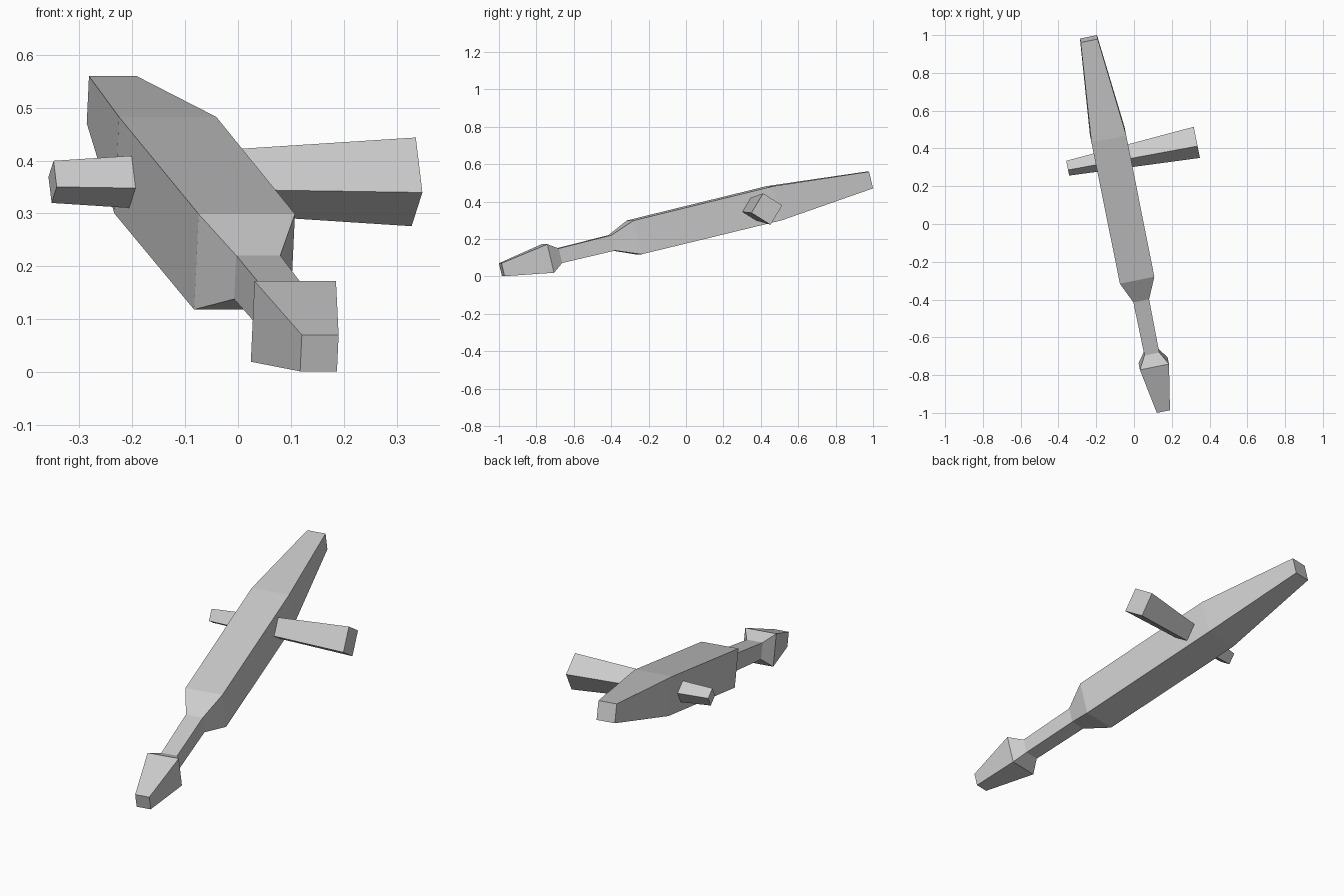
import bpy, bmesh
from math import pi, radians
from mathutils import Matrix, Vector

cube = bpy.data.objects.get("Cube")
if cube:
    bpy.data.objects.remove(cube, do_unlink=True)

# One plain grey for the whole model
grey = bpy.data.materials.new("plain grey")
grey.use_nodes = True
colour = (0.6, 0.6, 0.6, 1)
grey.diffuse_color = colour
grey.node_tree.nodes["Principled BSDF"].inputs["Base Color"].default_value = colour

# The model's own frame: y runs from nose to tail, x to its left
tail_dir = Vector((-0.2, 1, 0.244)).normalized()
side = Vector((1, 0.2, 0)).normalized()
up = side.cross(tail_dir)
frame = Matrix((side, tail_dir, up)).transposed().to_4x4()
frame.translation = (-0.043, 0, 0.276)


def square_loft(name, stations, turn):
    """Loft squares (position, side length) along local z, then turn it in the frame."""
    bm = bmesh.new()
    rings = []
    for position, size in stations:
        half = size / 2
        corners = ((-half, -half), (half, -half), (half, half), (-half, half))
        rings.append([bm.verts.new((x, y, position)) for x, y in corners])
    for low, high in zip(rings, rings[1:]):
        for i in range(4):
            j = (i + 1) % 4
            bm.faces.new((low[i], low[j], high[j], high[i]))
    bm.faces.new(rings[0][::-1])
    bm.faces.new(rings[-1])
    bmesh.ops.recalc_face_normals(bm, faces=bm.faces)
    mesh = bpy.data.meshes.new(name)
    bm.to_mesh(mesh)
    bm.free()
    mesh.materials.append(grey)
    mesh.transform(frame @ turn)
    obj = bpy.data.objects.new(name, mesh)
    bpy.context.collection.objects.link(obj)
    return obj


# Long body: nose, head, neck, shoulders, hips and tail end
square_loft("body_with_head", [
    (-1.033, 0.071), (-0.775, 0.157), (-0.712, 0.08), (-0.416, 0.085),
    (-0.29, 0.186), (0.495, 0.188), (1.028, 0.092),
], Matrix.Rotation(-pi / 2, 4, "X"))

# Cross bar: a tapered square bar standing on edge, through the body
square_loft("cross_bar", [(-0.244, 0.058), (0.453, 0.122)],
            Matrix.Translation((0, 0.36, 0)) @ Matrix.Rotation(pi / 2, 4, "Y")
            @ Matrix.Rotation(radians(45), 4, "Z"))
